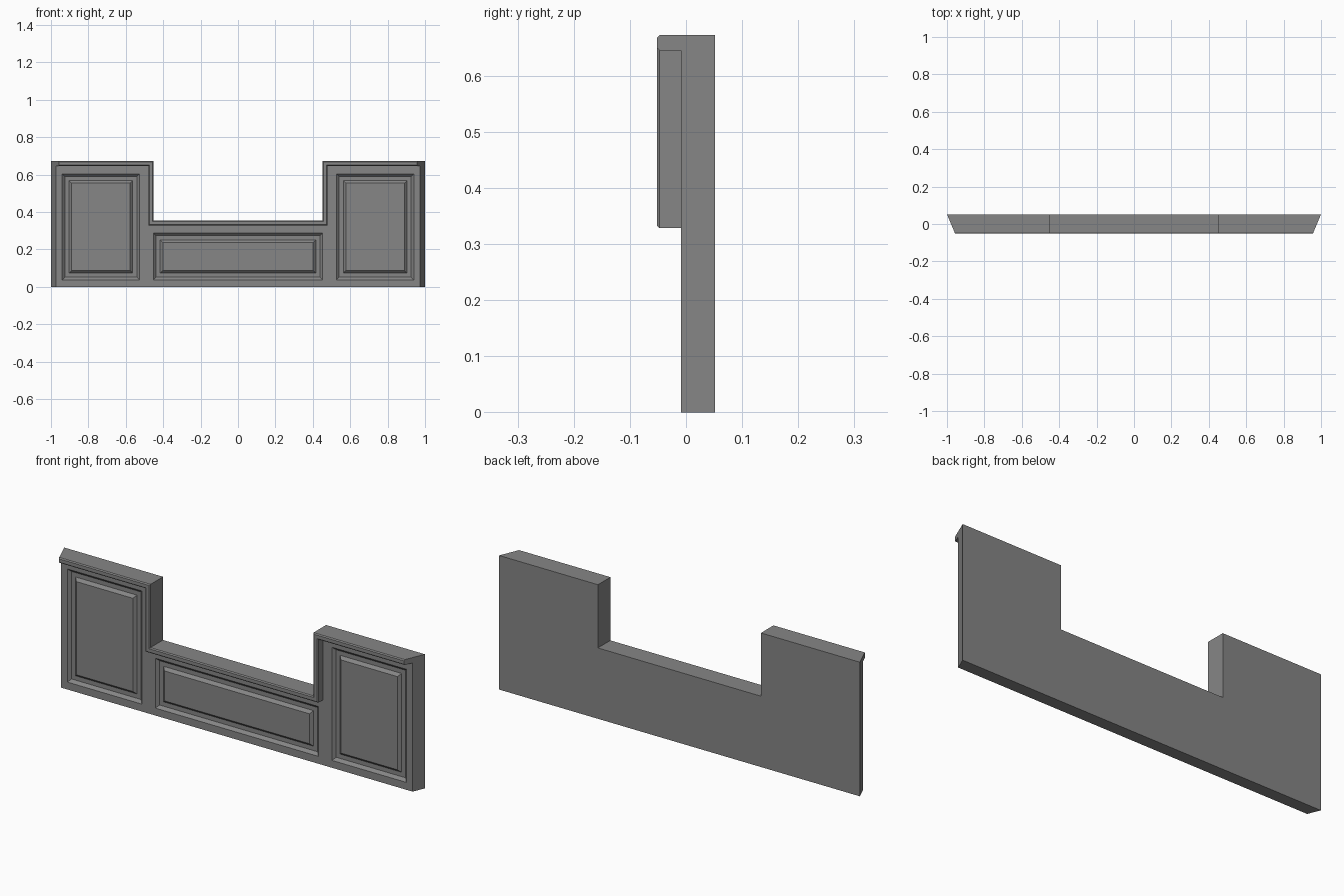
import bpy
import bmesh

cube = bpy.data.objects.get("Cube")
if cube:
    bpy.data.objects.remove(cube, do_unlink=True)

# Main dimensions
HIGH, LOW, NOTCH = 0.672, 0.355, 0.452
BACK, FACE, LIP = 0.052, -0.009, -0.052

grey = bpy.data.materials.new("plain_grey")
grey.use_nodes = True
colour = (0.24, 0.24, 0.24, 1)
grey.diffuse_color = colour
grey.node_tree.nodes["Principled BSDF"].inputs["Base Color"].default_value = colour


def end_x(y):
    """Half width at depth y: the ends are cut at a slant."""
    return 1 - (BACK - y) * 0.42


def finish(bm, name):
    bmesh.ops.recalc_face_normals(bm, faces=bm.faces)
    mesh = bpy.data.meshes.new(name)
    bm.to_mesh(mesh)
    bm.free()
    mesh.materials.append(grey)
    obj = bpy.data.objects.new(name, mesh)
    bpy.context.collection.objects.link(obj)
    return obj


# Body: front face laid out in cells, with the notch left open
half = [NOTCH, 0.527, 0.94, end_x(FACE)]
xs = [-x for x in reversed(half)] + half
zs = [0, 0.037, 0.287, LOW, 0.604, HIGH]
bm = bmesh.new()
grid = [[bm.verts.new((x, FACE, z)) for z in zs] for x in xs]
cells = {}
for i in range(len(xs) - 1):
    for j in range(len(zs) - 1):
        if i == 3 and j > 2:
            continue
        cells[i, j] = bm.faces.new((grid[i][j], grid[i + 1][j],
                                    grid[i + 1][j + 1], grid[i][j + 1]))
bmesh.ops.delete(bm, geom=[v for v in bm.verts if not v.link_faces], context='VERTS')

# Join cells into the two side panels and the centre panel
panels = [cells[3, 1]]
for column in (1, 5):
    group = [cells[column, row] for row in (1, 2, 3)]
    panels += bmesh.ops.dissolve_faces(bm, faces=group, use_verts=False)["region"]

# Thickness, widening towards the back
front = list(bm.faces)
result = bmesh.ops.extrude_face_region(bm, geom=front, use_keep_orig=True)
for v in result["geom"]:
    if isinstance(v, bmesh.types.BMVert):
        v.co.y = BACK
        if abs(v.co.x) > 0.95:
            v.co.x = end_x(BACK) if v.co.x > 0 else -end_x(BACK)
bmesh.ops.recalc_face_normals(bm, faces=bm.faces)

# Sunken moulding around each raised panel
for width, depth in ((0.014, -0.014), (0.022, 0), (0.014, 0.014)):
    bmesh.ops.inset_individual(bm, faces=panels, thickness=width, depth=depth,
                               use_even_offset=True)
bmesh.ops.dissolve_limit(bm, angle_limit=0.01, verts=bm.verts, edges=bm.edges)
finish(bm, "panelled_body")

# Trim: chamfered strip swept with mitres along the stepped upper edge
profile = [(0, FACE), (0, LIP + 0.005), (0.005, LIP), (0.022, LIP),
           (0.027, LIP + 0.005), (0.027, FACE)]
bm = bmesh.new()
rings = []
for side, steps in ((-1, (0, 1, 2)), (1, (2, 1, 0))):
    for step in steps:
        ring = []
        for inset, y in profile:
            x = end_x(y) if step == 0 else NOTCH + inset
            z = (LOW if step == 2 else HIGH) - inset
            ring.append(bm.verts.new((side * x, y, z)))
        rings.append(ring)
count = len(profile)
for a, b in zip(rings, rings[1:]):
    for k in range(count):
        n = (k + 1) % count
        bm.faces.new((a[k], a[n], b[n], b[k]))
bm.faces.new(rings[0])
bm.faces.new(rings[-1])
finish(bm, "top_trim")
